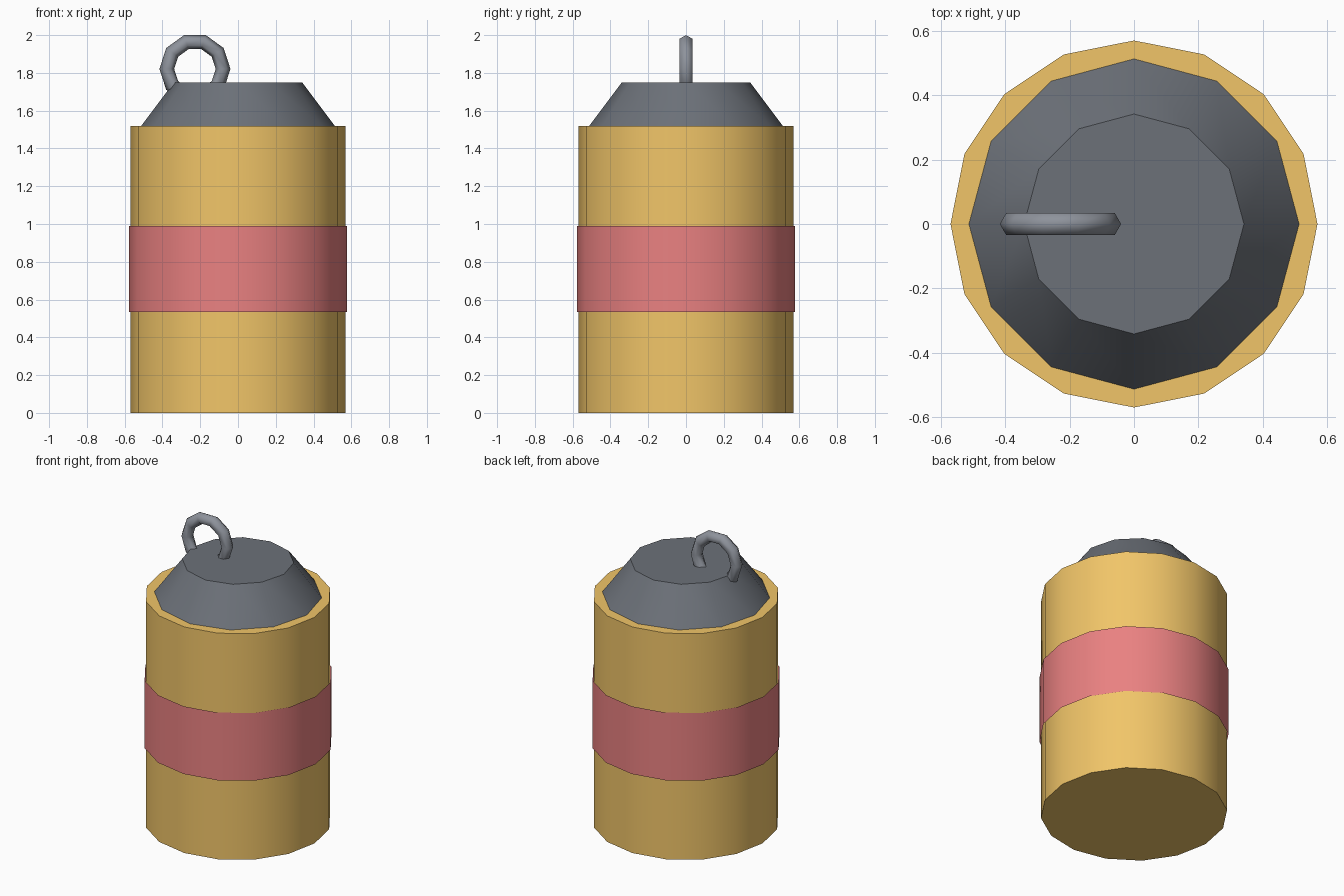
import bpy
import math

if "Cube" in bpy.data.objects:
    bpy.data.objects.remove(bpy.data.objects["Cube"])


def finish(name, color):
    ob = bpy.context.object
    ob.name = name
    mat = bpy.data.materials.new(name + "_color")
    mat.diffuse_color = (*color, 1)
    mat.use_nodes = True
    mat.node_tree.nodes["Principled BSDF"].inputs["Base Color"].default_value = mat.diffuse_color
    ob.data.materials.append(mat)
    return ob


def drum(name, sides, r_bottom, r_top, z0, z1, color, caps='NGON'):
    bpy.ops.mesh.primitive_cone_add(
        vertices=sides, radius1=r_bottom, radius2=r_top, depth=z1 - z0,
        end_fill_type=caps, location=(0, 0, (z0 + z1) / 2))
    bpy.ops.object.shade_smooth_by_angle(angle=math.radians(32))
    return finish(name, color)


# Canister body, label sleeve and tapered cap
drum("body", 16, 0.569, 0.569, 0, 1.52, (0.88, 0.56, 0.14))
drum("band", 16, 0.578, 0.578, 0.535, 0.99, (0.82, 0.22, 0.22), caps='NOTHING')
drum("cap", 12, 0.512, 0.341, 1.52, 1.748, (0.15, 0.165, 0.19))

# Upright pull ring, partly sunk into the cap
bpy.ops.mesh.primitive_torus_add(
    major_segments=10, minor_segments=6, major_radius=0.149, minor_radius=0.039,
    location=(-0.228, 0, 1.821), rotation=(math.pi / 2, 0, 0))
bpy.ops.object.shade_smooth()
finish("pull_ring", (0.27, 0.29, 0.33))
